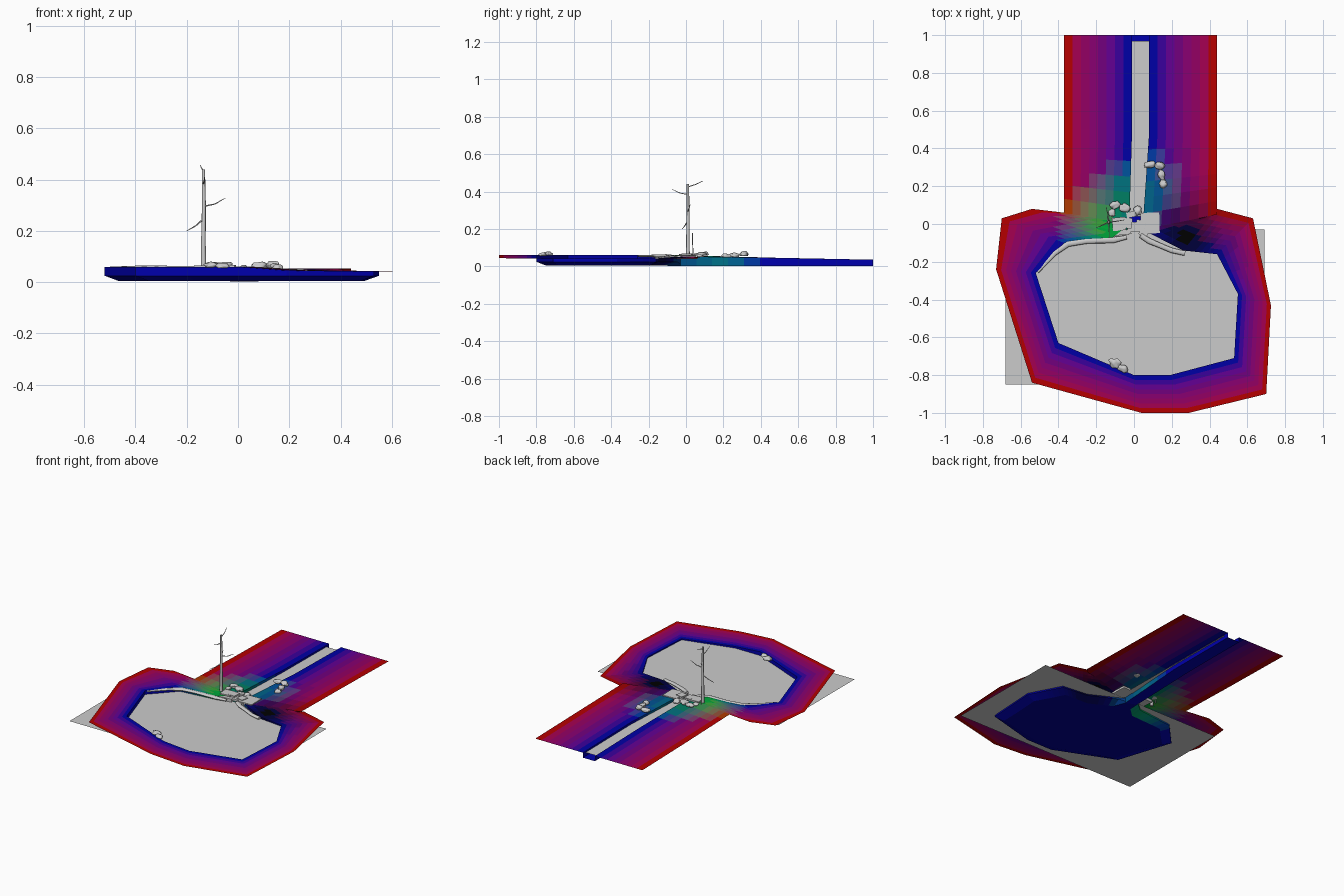
import bpy, bmesh, math, random
from mathutils import Vector, noise

if "Cube" in bpy.data.objects:
    bpy.data.objects.remove(bpy.data.objects["Cube"])

random.seed(4)
mats = {}


def paint(c):
    """Material for a colour, rounded so that close colours share one."""
    key = tuple(round(max(0, min(1, v)) * 24) / 24 for v in c)
    if key not in mats:
        m = bpy.data.materials.new("ground_%d" % len(mats))
        m.diffuse_color = (*key, 1)
        m.use_nodes = True
        m.node_tree.nodes["Principled BSDF"].inputs["Base Color"].default_value = m.diffuse_color
        mats[key] = m
    return mats[key]


def add_object(name, bm):
    me = bpy.data.meshes.new(name)
    bm.to_mesh(me)
    bm.free()
    ob = bpy.data.objects.new(name, me)
    bpy.context.collection.objects.link(ob)
    return ob


# Ground stations: outer x, y, then bank edge x, y, then height
stations = [
    (-.37, 1, -.01, 1, .036), (-.37, .5, -.01, .5, .046), (-.37, .06, -.025, .0, .058),
    (-.54, .08, -.11, -.07, .06), (-.70, .03, -.37, -.10, .06), (-.73, -.24, -.52, -.26, .06),
    (-.54, -.84, -.40, -.63, .06), (.04, -1, 0, -.80, .06), (.29, -1, .19, -.80, .045),
    (.70, -.90, .53, -.71, .042), (.725, -.43, .55, -.37, .042), (.63, .03, .44, -.16, .042),
    (.44, .08, .26, -.14, .045), (.44, .05, .045, -.03, .053),
    (.44, .48, .08, .48, .046), (.44, 1, .08, 1, .036)]
STEPS, BANDS = 6, 8
rows = []
for a, b in zip(stations, stations[1:]):
    for k in range(STEPS):
        t = k / STEPS
        rows.append([p + (q - p) * t for p, q in zip(a, b)])
rows.append(list(stations[-1]))


def ground_colour(x, y, t):
    c = Vector((.5 * t ** 1.3, 0, .42 * (1 - t) ** 1.1))
    spots = [((-.14, -.01), .15, (.02, .42, .01)), ((.06, .19), .15, (0, .13, .30)),
             ((.27, -.08), .20, (0, .01, .01)), ((-.05, .14), .10, (.0, .22, .12))]
    for (px, py), r, col in spots:
        w = math.exp(-((x - px) ** 2 + (y - py) ** 2) / r ** 2)
        c = c.lerp(Vector(col), w)
    return c


# Banks, walls and bowl floor of pond and stream
bm = bmesh.new()
grid, info = [], []
first, last = 2 * STEPS, 13 * STEPS
for i, (ox, oy, ix, iy, z) in enumerate(rows):
    line = []
    for k in range(BANDS + 1):
        t = 1 - k / BANDS
        line.append(bm.verts.new((ix + (ox - ix) * t, iy + (oy - iy) * t, z)))
    pond = first < i < last
    line.append(bm.verts.new((ix, iy, .025 if pond else .015)))
    inset = (Vector((.02, -.45)) - Vector((ix, iy))).normalized() * .06 if pond else Vector((0, 0))
    line.append(bm.verts.new((ix + inset.x, iy + inset.y, .004 if pond else .002)))
    grid.append(line)
face_col = []
for a, b in zip(grid, grid[1:]):
    for k in range(BANDS + 2):
        f = bm.faces.new((a[k], a[k + 1], b[k + 1], b[k]))
        c = f.calc_center_median()
        face_col.append(ground_colour(c.x, c.y, max(0, 1 - (k + .5) / BANDS)))
n = len(grid)
for i in range(first):
    j = n - 1 - i
    bm.faces.new((grid[i][-1], grid[i + 1][-1], grid[j - 1][-1], grid[j][-1]))
    face_col.append((0, 0, .4))
bm.faces.new([grid[i][-1] for i in range(first, last + 1)])
face_col.append((0, 0, .3))
slots = []
for f, c in zip(bm.faces, face_col):
    m = paint(c)
    if m not in slots:
        slots.append(m)
    f.material_index = slots.index(m)
ground = add_object("ground", bm)
for m in slots:
    ground.data.materials.append(m)


def sheet(name, pts):
    bm = bmesh.new()
    bm.faces.new([bm.verts.new(p) for p in pts])
    return add_object(name, bm)


# Water sheets
sheet("pond_water", [(-.68, -.85, .034), (.69, -.85, .034), (.69, -.03, .034), (-.68, -.03, .034)])
sheet("stream_water", [(-.035, .04, .036), (.09, .04, .036), (.09, .97, .026), (-.035, .97, .026)])


def rock(name, x, y, z, sx, sy, sz, turn):
    bm = bmesh.new()
    bmesh.ops.create_icosphere(bm, subdivisions=3, radius=1)
    seed = Vector((x, y, z)) * 40
    for v in bm.verts:
        v.co *= 1 + .4 * noise.noise(v.co * 1.4 + seed)
        v.co.z = max(v.co.z, -.6)
    for f in bm.faces:
        f.smooth = True
    ob = add_object(name, bm)
    ob.location, ob.scale, ob.rotation_euler = (x, y, z), (sx, sy, sz), (0, 0, turn)


# Rocks on the banks
for i, r in enumerate([
        (.085, .315, .064, .032, .018, .014, .1), (.135, .308, .066, .025, .02, .017, -.2),
        (.145, .26, .06, .018, .028, .015, .3), (.155, .215, .056, .02, .025, .014, 0),
        (-.10, .10, .066, .028, .022, .013, .4), (-.05, .085, .066, .03, .024, .013, -.3),
        (-.115, .06, .062, .018, .02, .01, 0), (.02, .07, .05, .02, .025, .015, .2),
        (-.10, -.735, .066, .03, .025, .014, -.5), (-.06, -.765, .062, .028, .02, .012, -.4)]):
    rock("rock_%d" % (i + 1), *r)


def slab(name, x, y, z, sx, sy, sz, turn):
    bpy.ops.mesh.primitive_cube_add(size=1, location=(x, y, z), rotation=(0, 0, turn))
    ob = bpy.context.object
    ob.name, ob.scale = name, (sx, sy, sz)
    bev = ob.modifiers.new("soft_edges", 'BEVEL')
    bev.width, bev.segments = .003, 1


# Stone slabs of the weir at the stream mouth
for i, s in enumerate([
        (.085, .005, .049, .10, .11, .018, .03), (.035, -.005, .055, .05, .05, .014, -.2),
        (-.08, 0, .053, .07, .07, .028, .1), (-.035, .005, .058, .05, .055, .02, -.1),
        (0, -.015, .05, .07, .05, .014, .05), (-.06, -.045, .047, .09, .025, .022, .1),
        (.05, -.05, .044, .045, .03, .018, -.5), (-.015, .05, .052, .05, .03, .02, .2)]):
    slab("weir_slab_%d" % (i + 1), *s)


def tube(name, pts, radius, sides=2, flat=1.0):
    """Tapering tube through points given as x, y, z, thickness."""
    cu = bpy.data.curves.new(name, 'CURVE')
    cu.dimensions, cu.bevel_depth, cu.bevel_resolution = '3D', radius, sides
    cu.use_fill_caps = True
    sp = cu.splines.new('POLY')
    sp.points.add(len(pts) - 1)
    for p, (x, y, z, r) in zip(sp.points, pts):
        p.co, p.radius = (x, y, z / flat, 1), r
    ob = bpy.data.objects.new(name, cu)
    ob.scale.z = flat
    bpy.context.collection.objects.link(ob)


# Edging logs along the pond shore
tube("left_edging", [(-.04, -.07, .05, .7), (-.11, -.085, .055, 1), (-.25, -.09, .055, .9),
                     (-.35, -.105, .056, 1), (-.42, -.155, .056, .8), (-.51, -.255, .056, .4)], .016, flat=.6)
tube("right_edging", [(.035, -.06, .052, .9), (.08, -.09, .05, 1), (.14, -.115, .048, .9),
                      (.20, -.14, .044, .9), (.27, -.155, .042, .9)], .015, flat=.6)

# Dead tree with branches, and a thin stake beside it
tube("tree_trunk", [(-.134, .01, .03, 1.2), (-.135, .01, .15, 1), (-.133, .011, .30, .85),
                    (-.135, .01, .44, .7)], .009)
for i, pts in enumerate([
        [(-.133, .01, .296, 1), (-.09, .015, .305, .8), (-.05, .022, .328, .4)],
        [(-.137, .01, .245, 1), (-.165, -.005, .22, .8), (-.20, -.02, .20, .4)],
        [(-.135, .01, .385, 1), (-.132, -.03, .392, .8), (-.13, -.075, .412, .4)],
        [(-.135, .01, .425, 1), (-.138, .05, .438, .8), (-.148, .09, .457, .4)],
        [(-.135, .01, .29, 1), (-.128, .022, .33, .4)],
        [(-.142, .037, .04, 1), (-.14, .036, .11, .9), (-.14, .035, .18, .6)]]):
    tube("stake" if i == 5 else "branch_%d" % (i + 1), pts, .0032, 1)
